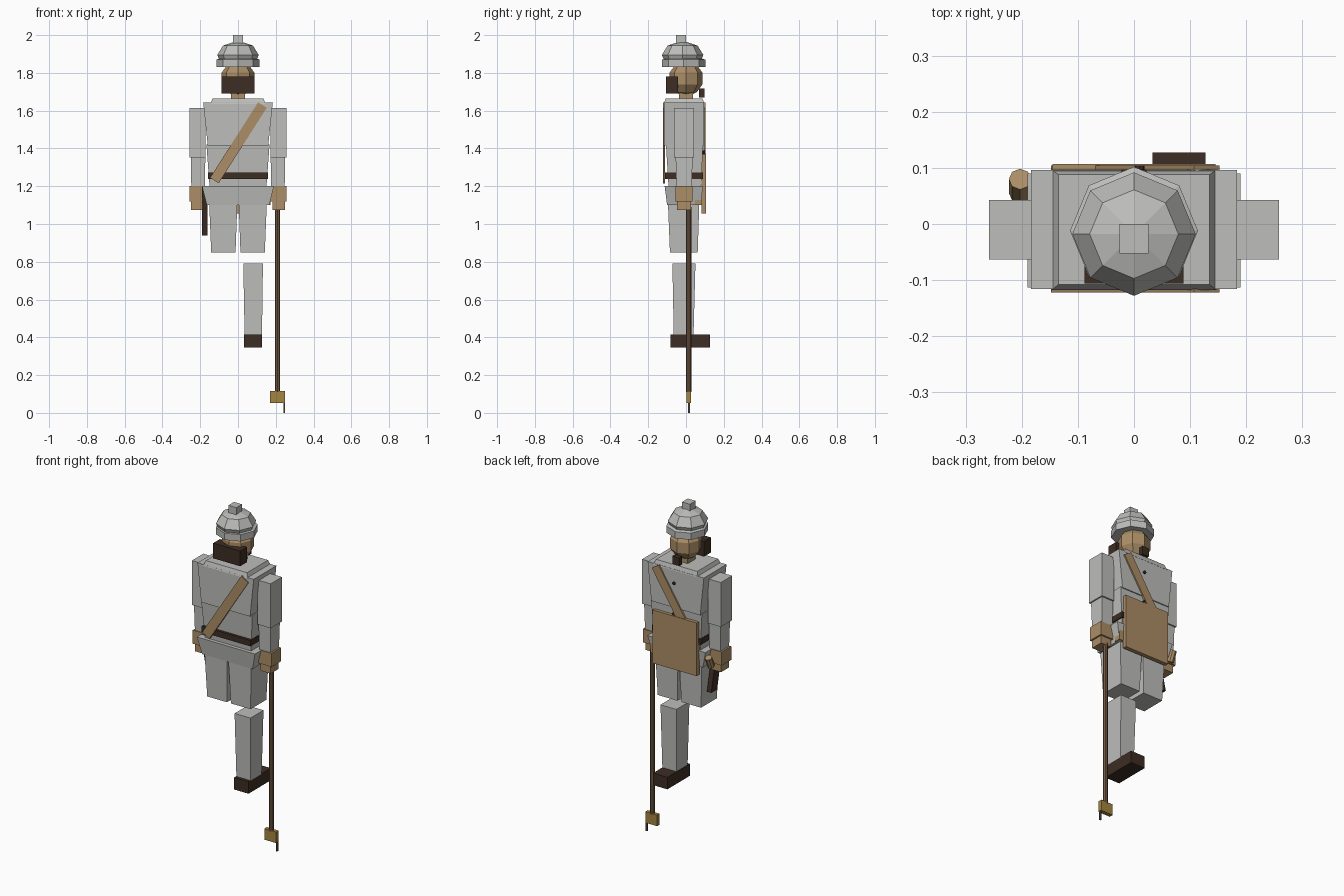
import bpy, bmesh, math
from mathutils import Vector

if "Cube" in bpy.data.objects:
    bpy.data.objects.remove(bpy.data.objects["Cube"])


def material(name, r, g, b):
    m = bpy.data.materials.new(name)
    m.use_nodes = True
    m.diffuse_color = (r, g, b, 1)
    m.node_tree.nodes["Principled BSDF"].inputs["Base Color"].default_value = (r, g, b, 1)
    return m


GREY = material("uniform grey", .51, .51, .495)
TAN = material("tan", .41, .27, .135)
DARK = material("dark brown", .046, .026, .017)
WOOD = material("wood brown", .17, .1, .055)
GOLD = material("old gold", .37, .23, .05)
IRON = material("dark iron", .09, .075, .06)


def finish(name, bm, mat):
    bmesh.ops.recalc_face_normals(bm, faces=bm.faces)
    mesh = bpy.data.meshes.new(name)
    bm.to_mesh(mesh)
    bm.free()
    mesh.materials.append(mat)
    ob = bpy.data.objects.new(name, mesh)
    bpy.context.collection.objects.link(ob)
    return ob


def block(name, mat, x, y, z, x2=None, y2=None):
    """Box between (min, max) ranges; x2 and y2 are the ranges at its top."""
    bm = bmesh.new()
    bmesh.ops.create_cube(bm, size=1)
    for v in bm.verts:
        top = v.co.z > 0
        xs = x2 if top and x2 else x
        ys = y2 if top and y2 else y
        v.co = (xs[v.co.x > 0], ys[v.co.y > 0], z[top])
    return finish(name, bm, mat)


def sides(name, mat, x, y, z, x2=None, y2=None):
    """A block on the left and its mirror on the right."""
    flip = lambda r: (-r[1], -r[0]) if r else None
    block("left_" + name, mat, x, y, z, x2, y2)
    block("right_" + name, mat, flip(x), y, z, flip(x2), y2)


def lathe(name, mat, profile, cy, steps=8):
    """Turn (radius, z) points about a vertical axis at y = cy."""
    bm = bmesh.new()
    rings = []
    for r, z in profile:
        rings.append([bm.verts.new((r * math.sin(i * math.tau / steps),
                                    cy + r * math.cos(i * math.tau / steps), z))
                      for i in range(steps)])
    for a, b in zip(rings, rings[1:]):
        for i in range(steps):
            j = (i + 1) % steps
            bm.faces.new((a[i], a[j], b[j], b[i]))
    bm.faces.new(rings[0])
    bm.faces.new(rings[-1])
    return finish(name, bm, mat)


def rod(name, mat, start, end, radius, steps=8):
    a, b = Vector(start), Vector(end)
    bm = bmesh.new()
    bmesh.ops.create_cone(bm, cap_ends=True, segments=steps, radius1=radius,
                          radius2=radius, depth=(b - a).length)
    ob = finish(name, bm, mat)
    ob.location = (a + b) / 2
    ob.rotation_euler = (b - a).to_track_quat("Z", "Y").to_euler()
    return ob


# Helmet
lathe("helmet_brim", GREY, [(.114, 1.83), (.114, 1.87), (.1, 1.875)], -.012)
lathe("helmet_dome", GREY, [(.098, 1.868), (.11, 1.895), (.079, 1.945), (.01, 1.967)], -.018)
block("helmet_knob", GREY, (-.026, .026), (-.053, 0), (1.95, 2))

# Head and neck
R = .092
lathe("head", TAN, [(R * math.cos(a), 1.77 + R * math.sin(a))
                    for a in [math.radians(d) for d in (-80, -52, -20, 20, 52, 80)]], 0)
block("neck", TAN, (-.037, .037), (-.037, .037), (1.64, 1.72))
block("face_wrap", DARK, (-.088, .088), (-.106, -.043), (1.69, 1.78))
block("hair_knot", DARK, (-.022, .022), (.07, .097), (1.67, 1.718))

# Torso
block("collar_yoke", GREY, (-.147, .147), (-.118, .097), (1.635, 1.665), (-.135, .135), (-.108, .088))
block("chest", GREY, (-.16, .16), (-.116, .096), (1.415, 1.642), (-.184, .184))
block("abdomen", GREY, (-.15, .15), (-.092, .08), (1.19, 1.42), (-.167, .167), (-.106, .09))
block("belt", DARK, (-.16, .16), (-.112, .09), (1.237, 1.272))
block("pelvis", GREY, (-.165, .165), (-.1, .078), (1.1, 1.2), (-.19, .19), (-.113, .09))

# Buttons
for i, z in enumerate((1.56, 1.38)):
    rod(f"button_{i + 1}", DARK, (.01, .085, z), (.01, .104, z), .009)

# Shoulder straps, front and back
for name, y in (("front", -.116), ("back", .098)):
    strap = block(name + "_strap", TAN, (-.027, .027), (-.006, .006), (-.237, .237))
    strap.location = (.002, y, 1.43)
    strap.rotation_euler = (0, math.atan2(.255, .4), 0)

# Back board
block("back_board", TAN, (-.145, .145), (.083, .107), (1.055, 1.37))

# Arms and hands
sides("upper_arm", GREY, (.173, .258), (-.063, .043), (1.352, 1.615))
sides("forearm", GREY, (.175, .247), (-.05, .03), (1.19, 1.355), (.173, .25), (-.055, .035))
sides("hand", TAN, (.173, .258), (-.055, .035), (1.12, 1.2))
sides("fingers", TAN, (.182, .248), (-.048, .026), (1.075, 1.122))

# Legs: the right one ends at the thigh
sides("thigh", GREY, (.013, .142), (-.085, .062), (.85, 1.1), (.004, .152), (-.095, .07))
block("left_shin", GREY, (.035, .127), (-.065, .04), (.415, .79), (.028, .132), (-.072, .05))
block("left_boot", DARK, (.033, .127), (-.083, .127), (.345, .416))

# Sheath, grip and pouch at the hips
block("sheath", DARK, (-.19, -.162), (-.02, .035), (.94, 1.2), (-.19, -.162), (-.075, -.02))
rod("grip", TAN, (-.203, .055, 1.11), (-.203, .08, 1.17), .02)
block("hip_pouch", TAN, (.125, .172), (.047, .085), (1.1, 1.18))

# Staff with its end plate and spike
rod("staff", WOOD, (.209, .015, .11), (.209, .015, 1.09), .014)
block("staff_plate", GOLD, (.17, .248), (.003, .027), (.052, .117))
block("staff_spike", IRON, (.242, .25), (.01, .02), (0, .055))
